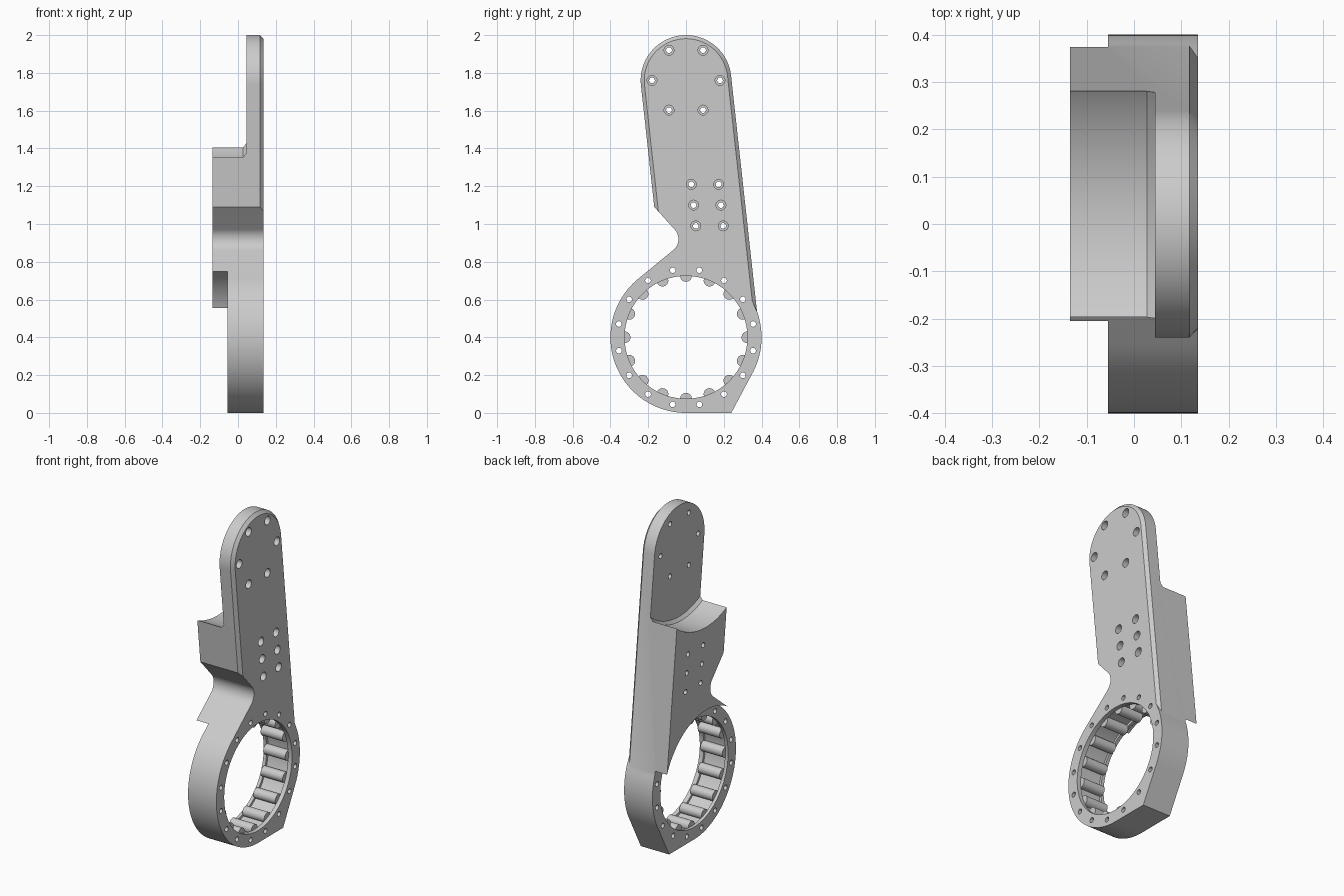
import bpy, bmesh
from math import sin, cos, radians, pi, tau
from mathutils import Matrix

if "Cube" in bpy.data.objects:
    bpy.data.objects.remove(bpy.data.objects["Cube"])

grey = bpy.data.materials.new("machined grey")
grey.use_nodes = True
grey.diffuse_color = (0.6, 0.6, 0.6, 1)
grey.node_tree.nodes["Principled BSDF"].inputs["Base Color"].default_value = (0.6, 0.6, 0.6, 1)

BACK, RING_BACK, CHAMFER, FACE = -0.135, -0.055, 0.117, 0.135   # levels along x
RING_Z, TOP_Z = 0.4, 1.76                                       # centres of the two ends


def arc(cy, cz, r, a0, a1, n):
    """Points on an arc in the y-z plane, angles in degrees."""
    angles = [radians(a0 + (a1 - a0) * i / n) for i in range(n + 1)]
    return [(cy + r * cos(a), cz + r * sin(a)) for a in angles]


def make_object(name, bm):
    bmesh.ops.recalc_face_normals(bm, faces=bm.faces)
    mesh = bpy.data.meshes.new(name)
    bm.to_mesh(mesh)
    bm.free()
    mesh.materials.append(grey)
    ob = bpy.data.objects.new(name, mesh)
    bpy.context.collection.objects.link(ob)
    return ob


def loft(sections):
    """Closed solid through (x, y-z outline) sections of equal point count."""
    bm = bmesh.new()
    loops = [[bm.verts.new((x, y, z)) for y, z in outline] for x, outline in sections]
    bm.faces.new(loops[0])
    bm.faces.new(loops[-1])
    for low, high in zip(loops, loops[1:]):
        for i in range(len(low)):
            bm.faces.new((low[i - 1], low[i], high[i], high[i - 1]))
    return bm


def rods(centres, r, x0, x1, segments=24, r_end=None):
    """Cylinders (or cones) along x at the given y-z centres."""
    bm = bmesh.new()
    for y, z in centres:
        bmesh.ops.create_cone(
            bm, cap_ends=True, segments=segments, depth=x1 - x0,
            radius1=r, radius2=r if r_end is None else r_end,
            matrix=Matrix.Translation(((x0 + x1) / 2, y, z)) @ Matrix.Rotation(pi / 2, 4, "Y"))
    return bm


def cut(target, bm):
    helper = make_object("cutter", bm)
    helper.hide_render = True
    mod = target.modifiers.new("cut", "BOOLEAN")
    mod.operation, mod.solver, mod.object = "DIFFERENCE", "EXACT", helper
    bpy.context.view_layer.objects.active = target
    bpy.ops.object.modifier_apply(modifier=mod.name)
    bpy.data.objects.remove(helper)


def smooth(ob):
    bpy.ops.object.select_all(action="DESELECT")
    ob.select_set(True)
    bpy.context.view_layer.objects.active = ob
    bpy.ops.object.shade_smooth_by_angle(angle=radians(25))


def body_outline(top_radius, notch_corner, arm_foot):
    """Round top, sloping sides, filleted notch, ring with a flat foot."""
    return (arc(0, TOP_Z, top_radius, 6.3, 186.3, 48) + [notch_corner]
            + arc(-0.115, 0.92, 0.075, 44, -51, 14)
            + arc(0, RING_Z, 0.4, 129, 270, 50) + [(0.24, 0)]
            + arc(0, RING_Z, 0.4, -30, 19.7, 18) + [arm_foot])


# Arm and ring in one body; the outer face is inset along the arm as a chamfer
full = body_outline(0.24, (-0.168, 1.09), (0.3755, 0.541))
inset = body_outline(0.221, (-0.146, 1.066), (0.3505, 0.593))
arm = make_object("arm_with_bearing_ring", loft([(BACK, full), (CHAMFER, full), (FACE, inset)]))

# Back is stepped around the ring
step = arc(0, RING_Z, 0.405, 0, 180, 96) + [(-0.405, -0.2), (0.405, -0.2)]
cut(arm, loft([(-0.3, step), (RING_BACK, step)]))

# Back is hollowed around the round top, with a small flare at the root
hollow = [arc(0, TOP_Z, r, 0, 357.5, 143) for r in (0.452, 0.434)]
cut(arm, loft([(-0.3, hollow[0]), (0.027, hollow[0]), (0.044, hollow[1])]))

# Bore with an inner groove
bore = [arc(0, RING_Z, r, 0, 356.25, 95) for r in (0.325, 0.338)]
cut(arm, loft([(x, bore[i]) for x, i in
               ((-0.3, 0), (-0.035, 0), (-0.034, 1), (0.107, 1), (0.108, 0), (0.3, 0))]))

# Bolt holes: top hexagon, two slanted columns, and a circle round the ring
bolts = [(s * y, z) for s in (-1, 1) for y, z in ((0.09, 1.92), (0.18, TOP_Z), (0.09, 1.603))]
bolts += [(0.028 + 0.012 * i + dy, 1.21 - 0.11 * i) for i in range(3) for dy in (0, 0.145)]
ring_bolts = [(0.362 * cos(a), RING_Z + 0.362 * sin(a))
              for a in (tau * (i + 0.5) / 16 for i in range(16))]
cut(arm, rods(bolts + ring_bolts, 0.015, -0.3, 0.3))
cut(arm, rods(bolts, 0.026, 0.085, 0.3))
smooth(arm)

# Rollers seated in the groove of the ring
for i in range(16):
    a = tau * i / 16
    centre = (0.325 * cos(a), RING_Z + 0.325 * sin(a))
    smooth(make_object(f"roller_{i + 1}", rods([centre], 0.031, -0.037, 0.11)))
